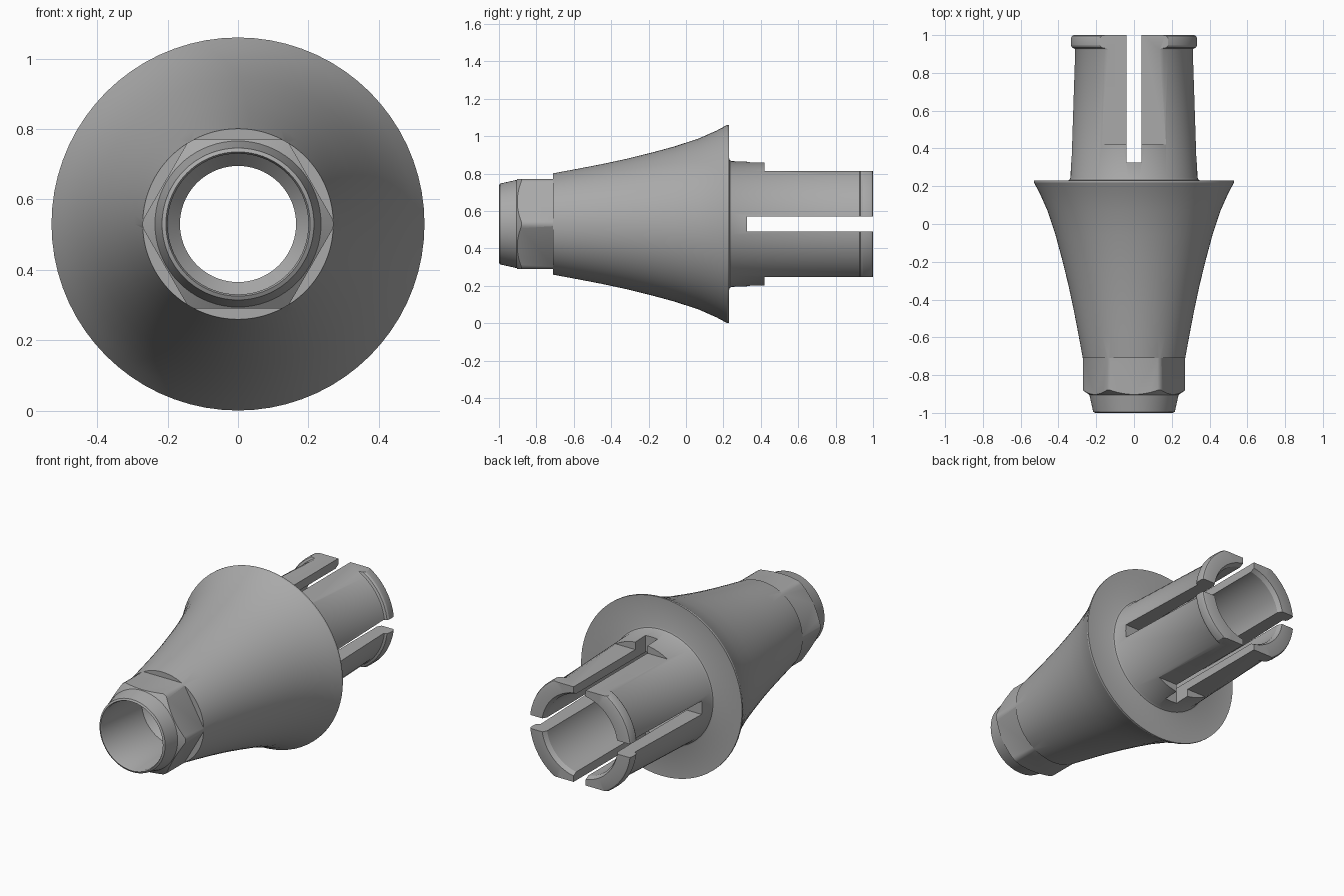
import bpy, bmesh, math
from mathutils import Matrix, Vector

cube = bpy.data.objects.get("Cube")
if cube:
    bpy.data.objects.remove(cube, do_unlink=True)

AXIS_Z = 0.53
SEGMENTS = 72

metal = bpy.data.materials.new("grey metal")
metal.use_nodes = True
colour = (0.4, 0.4, 0.4, 1)
metal.diffuse_color = colour
metal.node_tree.nodes["Principled BSDF"].inputs["Base Color"].default_value = colour


def make_object(name, bm):
    mesh = bpy.data.meshes.new(name)
    bmesh.ops.recalc_face_normals(bm, faces=bm.faces)
    bm.to_mesh(mesh)
    bm.free()
    obj = bpy.data.objects.new(name, mesh)
    bpy.context.collection.objects.link(obj)
    mesh.materials.append(metal)
    return obj


def revolve(name, profile):
    """Spin a closed (radius, y) profile about the long axis."""
    bm = bmesh.new()
    rings = []
    for i in range(SEGMENTS):
        a = math.tau * i / SEGMENTS
        rings.append([bm.verts.new((r * math.cos(a), y, AXIS_Z + r * math.sin(a)))
                      for r, y in profile])
    n = len(profile)
    for i, ring in enumerate(rings):
        after = rings[(i + 1) % SEGMENTS]
        for j in range(n):
            k = (j + 1) % n
            bm.faces.new((ring[j], ring[k], after[k], after[j]))
    return make_object(name, bm)


def cut_box(target, name, low, high, angle=0):
    """Cut a box, given relative to the axis and turned about it."""
    low, high = Vector(low), Vector(high)
    bm = bmesh.new()
    bmesh.ops.create_cube(bm, size=1)
    place = (Matrix.Translation((0, 0, AXIS_Z)) @ Matrix.Rotation(angle, 4, 'Y')
             @ Matrix.Translation((low + high) / 2)
             @ Matrix.Diagonal((*(high - low), 1)))
    bmesh.ops.transform(bm, matrix=place, verts=bm.verts)
    cutter = make_object(name, bm)
    cutter.hide_render = True
    mod = target.modifiers.new(name, 'BOOLEAN')
    mod.operation = 'DIFFERENCE'
    mod.solver = 'EXACT'
    mod.object = cutter
    bpy.ops.object.select_all(action='DESELECT')
    bpy.context.view_layer.objects.active = target
    target.select_set(True)
    bpy.ops.object.modifier_apply(modifier=mod.name)
    bpy.data.objects.remove(cutter, do_unlink=True)


# Outer shape from nose to rear rim
nose = [(0.205, -1.0), (0.216, -0.994), (0.236, -0.905)]
collar = [(0.271, -0.88), (0.271, -0.71)]
flare = [(0.295, -0.58), (0.32, -0.45), (0.348, -0.32), (0.38, -0.19),
         (0.415, -0.06), (0.458, 0.07), (0.5, 0.165), (0.53, 0.22), (0.53, 0.23)]
tube = [(0.352, 0.23), (0.342, 0.234), (0.336, 0.245), (0.314, 0.92)]
rim = [(0.317, 0.928), (0.33, 0.934), (0.336, 0.945), (0.336, 0.985),
       (0.331, 0.996), (0.322, 1.0)]
# Bore from rear to nose
bore = [(0.25, 1.0), (0.236, 0.975), (0.236, -0.1), (0.165, -0.16),
        (0.165, -0.58), (0.2, -0.62), (0.2, -0.99)]
body = revolve("connector_body", nose + collar + flare + tube + rim + bore)

# Hexagonal collar
for i in range(6):
    cut_box(body, "hex_cutter", (-0.4, -1.1, 0.24), (0.4, -0.71, 0.5), math.tau * i / 6)

# Flats above and below the rear tube
for angle in (0, math.pi):
    cut_box(body, "flat_cutter", (-0.5, 0.42, 0.283), (0.5, 1.1, 0.6), angle)

# Crossed slots splitting the tube into four fingers
for angle in (0, math.pi / 2):
    cut_box(body, "slot_cutter", (-0.04, 0.325, -0.6), (0.04, 1.1, 0.6), angle)

bpy.ops.object.shade_smooth_by_angle(angle=math.radians(28))
